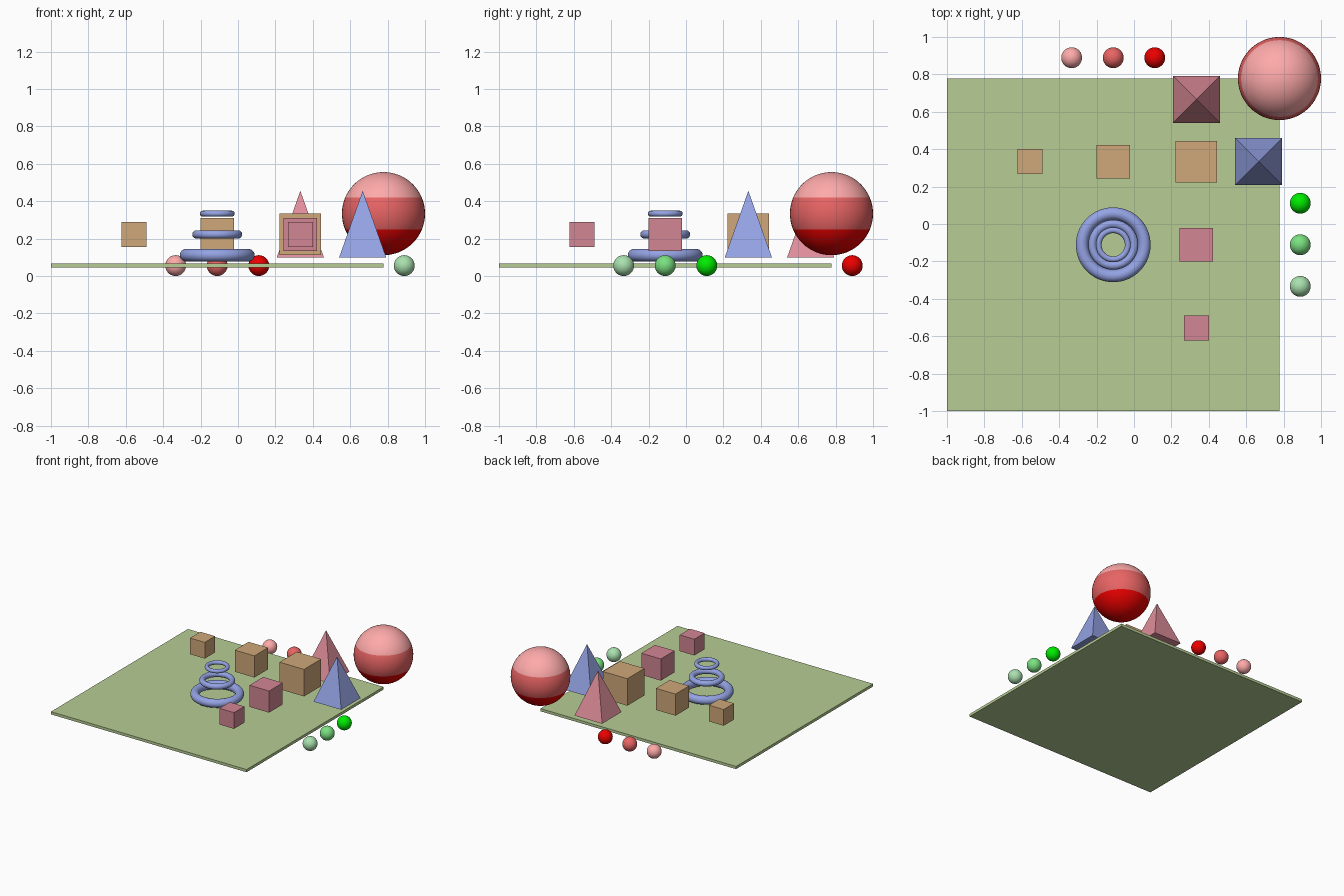
import bpy
from math import pi

if "Cube" in bpy.data.objects:
    bpy.data.objects.remove(bpy.data.objects["Cube"])

U = 2 / 9            # one layout step in model units
BASE = U / 4         # height of the board's middle plane


def material(name, r, g, b):
    # colours are given as 0-255 screen values
    m = bpy.data.materials.new(name)
    lin = lambda v: v / 255 / 12.92 if v < 11 else ((v / 255 + 0.055) / 1.055) ** 2.4
    m.diffuse_color = (lin(r), lin(g), lin(b), 1)
    m.use_nodes = True
    m.node_tree.nodes["Principled BSDF"].inputs["Base Color"].default_value = m.diffuse_color
    return m


def finish(name, *mats, smooth=False):
    o = bpy.context.object
    o.name = name
    for m in mats:
        o.data.materials.append(m)
    if smooth:
        bpy.ops.object.shade_smooth()
    return o


def place(x, y, h):
    return (x * U, y * U, BASE + h * U)


def box(name, x, y, h, size, mat):
    bpy.ops.mesh.primitive_cube_add(size=1, location=place(x, y, h))
    o = finish(name, mat)
    o.scale = [s * U for s in size]
    bpy.ops.object.transform_apply(location=False, rotation=False, scale=True)


def ball(name, x, y, h, r, *mats):
    bpy.ops.mesh.primitive_uv_sphere_add(segments=48, ring_count=32, radius=r * U,
                                         location=place(x, y, h))
    return finish(name, *mats, smooth=True)


def pyramid(name, x, y, mat):
    bpy.ops.mesh.primitive_cone_add(vertices=4, radius1=0.8 * U, radius2=0, depth=1.6 * U,
                                    location=place(x, y, 1), rotation=(0, 0, pi / 4))
    finish(name, mat)


green_board = material("board_green", 183, 205, 148)
tan = material("tan", 208, 168, 122)
pink = material("pink", 210, 134, 148)
rose = material("rose", 226, 143, 156)
blue = material("blue", 148, 163, 228)
reds = [material("red_light", 255, 170, 170), material("red_mid", 232, 100, 100),
        material("red_full", 235, 0, 0)]
greens = [material("green_light", 170, 225, 175), material("green_mid", 122, 225, 128),
          material("green_full", 0, 235, 0)]

# Flat board
box("board", -0.5, -0.5, 0, (8, 8, 0.1), green_board)

# Cubes shrinking along the two axes from the shared corner cube
box("corner_cube", 1.5, 1.5, 0.75, (1, 1, 1), tan)
for step, (pos, s) in enumerate([(-0.5, 0.8), (-2.5, 0.6)], 1):
    box(f"tan_cube_{step}", pos, 1.5, 0.75, (s, s, s), tan)
    box(f"pink_cube_{step}", 1.5, pos, 0.75, (s, s, s), pink)

# Floating stack of rings
for i, (R, h) in enumerate([(0.75, 0.25), (0.5, 0.75), (0.35, 1.25)], 1):
    bpy.ops.mesh.primitive_torus_add(major_radius=R * U, minor_radius=R * 0.2 * U,
                                     major_segments=64, minor_segments=24,
                                     location=place(-0.5, -0.5, h))
    finish(f"ring_{i}", blue, smooth=True)

# Pyramids
pyramid("blue_pyramid", 3, 1.5, blue)
pyramid("rose_pyramid", 1.5, 3, rose)

# Rows of small balls along two board edges
for i, p in enumerate((-1.5, -0.5, 0.5)):
    ball(f"red_ball_{i + 1}", p, 4, 0, 0.25, reds[i])
    ball(f"green_ball_{i + 1}", 4, p, 0, 0.25, greens[i])

# Large ball with three colour bands
big = ball("banded_ball", 3.5, 3.5, 1.25, 1, *reds)
edge = 0.3827 * U
for f in big.data.polygons:
    f.material_index = 0 if f.center.z > edge else 1 if f.center.z > -edge else 2
